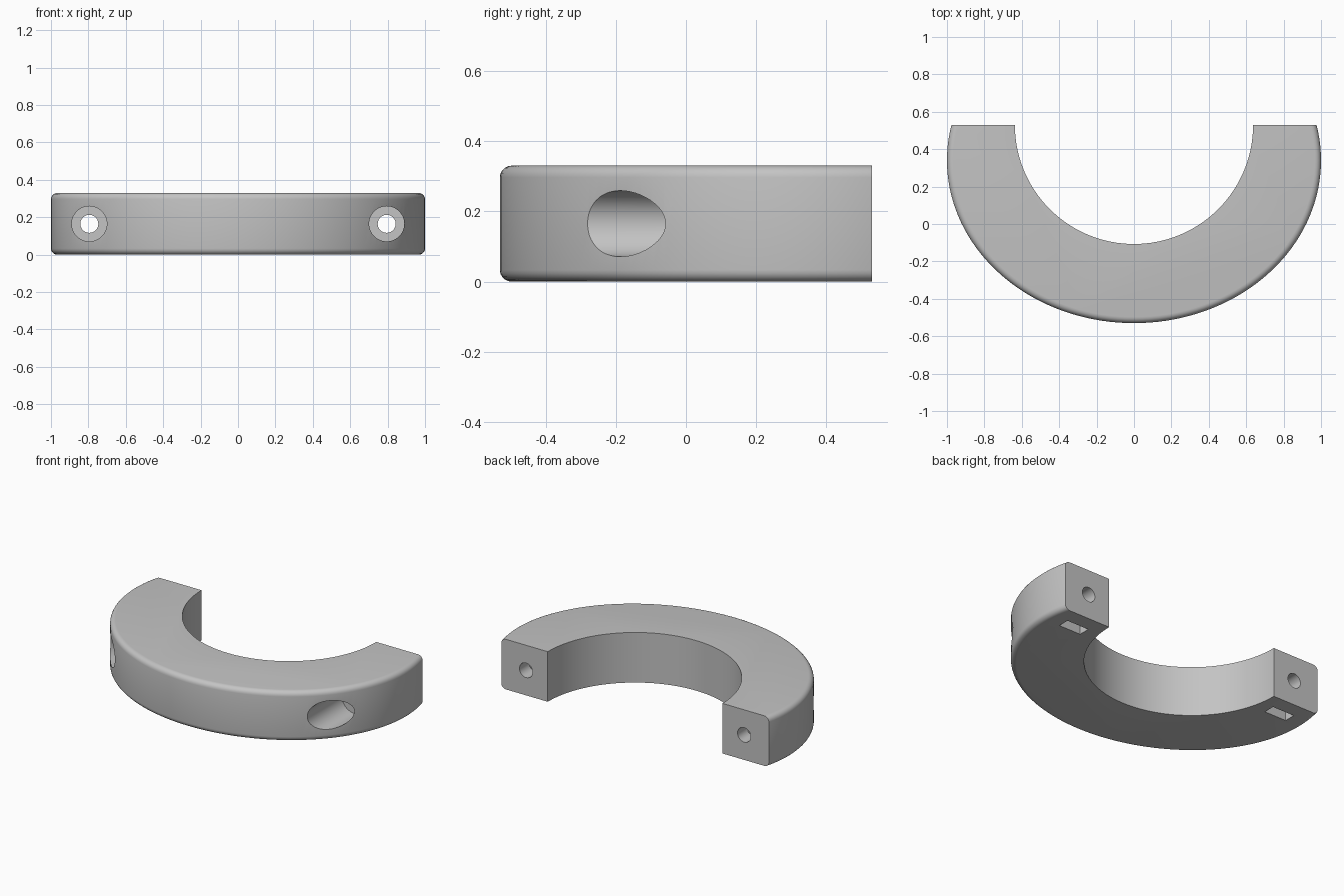
import bpy, bmesh
from math import sin, cos, pi, hypot
from mathutils import Vector

if "Cube" in bpy.data.objects:
    bpy.data.objects.remove(bpy.data.objects["Cube"])

HEIGHT = 0.33
HALF_X, HALF_Y, CENTER_Y = 1.0, 0.87, 0.34   # outer oval
END_Y = 0.53                                 # flat end faces
INNER_R = 0.637
FILLET = 0.033
BOLT_X, BOLT_Z = 0.795, HEIGHT / 2

grey = bpy.data.materials.new("plain grey")
grey.use_nodes = True
colour = (0.55, 0.55, 0.55, 1)
grey.diffuse_color = colour
grey.node_tree.nodes["Principled BSDF"].inputs["Base Color"].default_value = colour


def make_object(name, bm):
    bmesh.ops.recalc_face_normals(bm, faces=bm.faces)
    mesh = bpy.data.meshes.new(name)
    bm.to_mesh(mesh)
    bm.free()
    mesh.materials.append(grey)
    obj = bpy.data.objects.new(name, mesh)
    bpy.context.collection.objects.link(obj)
    return obj


def prism(name, points, offset):
    """Extrude a flat polygon along an offset."""
    bm = bmesh.new()
    face = bm.faces.new([bm.verts.new(p) for p in points])
    new = bmesh.ops.extrude_face_region(bm, geom=[face])["geom"]
    verts = [v for v in new if isinstance(v, bmesh.types.BMVert)]
    bmesh.ops.translate(bm, verts=verts, vec=Vector(offset))
    return make_object(name, bm)


def circle(r, n):
    return [(r * cos(2 * pi * i / n), r * sin(2 * pi * i / n)) for i in range(n)]


def cut(target, cutter):
    cutter.hide_render = True
    mod = target.modifiers.new("cut", 'BOOLEAN')
    mod.operation = 'DIFFERENCE'
    mod.solver = 'EXACT'
    mod.object = cutter
    bpy.context.view_layer.objects.active = target
    bpy.ops.object.modifier_apply(modifier=mod.name)
    bpy.data.objects.remove(cutter)


# Oval slab with rounded rims, built ring by ring
STEPS, SEGS = 5, 144
arc = [pi / 2 * i / STEPS for i in range(STEPS + 1)]
profile = [(FILLET * (1 - sin(a)), FILLET * (1 - cos(a))) for a in arc]
profile += [(d, HEIGHT - z) for d, z in reversed(profile)]
bm = bmesh.new()
rings = []
for inset, z in profile:
    ring = []
    for c, s in circle(1, SEGS):
        length = hypot(c / HALF_X, s / HALF_Y)
        x = HALF_X * c - inset * c / HALF_X / length
        y = CENTER_Y + HALF_Y * s - inset * s / HALF_Y / length
        ring.append(bm.verts.new((x, y, z)))
    rings.append(ring)
for low, high in zip(rings, rings[1:]):
    for i in range(SEGS):
        j = (i + 1) % SEGS
        bm.faces.new((low[i], low[j], high[j], high[i]))
bm.faces.new(rings[0])
bm.faces.new(rings[-1])

# Trim flat at the back
sliced = bmesh.ops.bisect_plane(bm, geom=bm.verts[:] + bm.edges[:] + bm.faces[:],
                                plane_co=(0, END_Y, 0), plane_no=(0, 1, 0),
                                clear_outer=True)
edges = [e for e in sliced["geom_cut"] if isinstance(e, bmesh.types.BMEdge)]
bmesh.ops.contextual_create(bm, geom=edges)
clamp = make_object("half_ring_clamp", bm)

# Round opening
cut(clamp, prism("opening_cutter", [(x, END_Y + y, -0.2) for x, y in circle(INNER_R, 128)],
                 (0, 0, 0.8)))

# Bolt holes, head recesses and nut slots on both sides
for side in (-1, 1):
    cx = side * BOLT_X
    for r, start, end in ((0.094, -0.8, 0.08), (0.048, -0.7, 0.8)):
        points = [(cx + x, start, BOLT_Z + z) for x, z in circle(r, 48)]
        cut(clamp, prism("bolt_cutter", points, (0, end - start, 0)))
    w, tip = 0.08, 0.092
    nut = [(-w, -0.1), (w, -0.1), (w, BOLT_Z + tip / 2), (0, BOLT_Z + tip),
           (-w, BOLT_Z + tip / 2)]
    cut(clamp, prism("nut_cutter", [(cx + x, 0.355, z) for x, z in nut], (0, 0.075, 0)))

# Smooth curved faces, keep crisp edges
bpy.ops.object.select_all(action='DESELECT')
clamp.select_set(True)
bpy.context.view_layer.objects.active = clamp
bpy.ops.object.shade_smooth_by_angle(angle=pi / 6)
